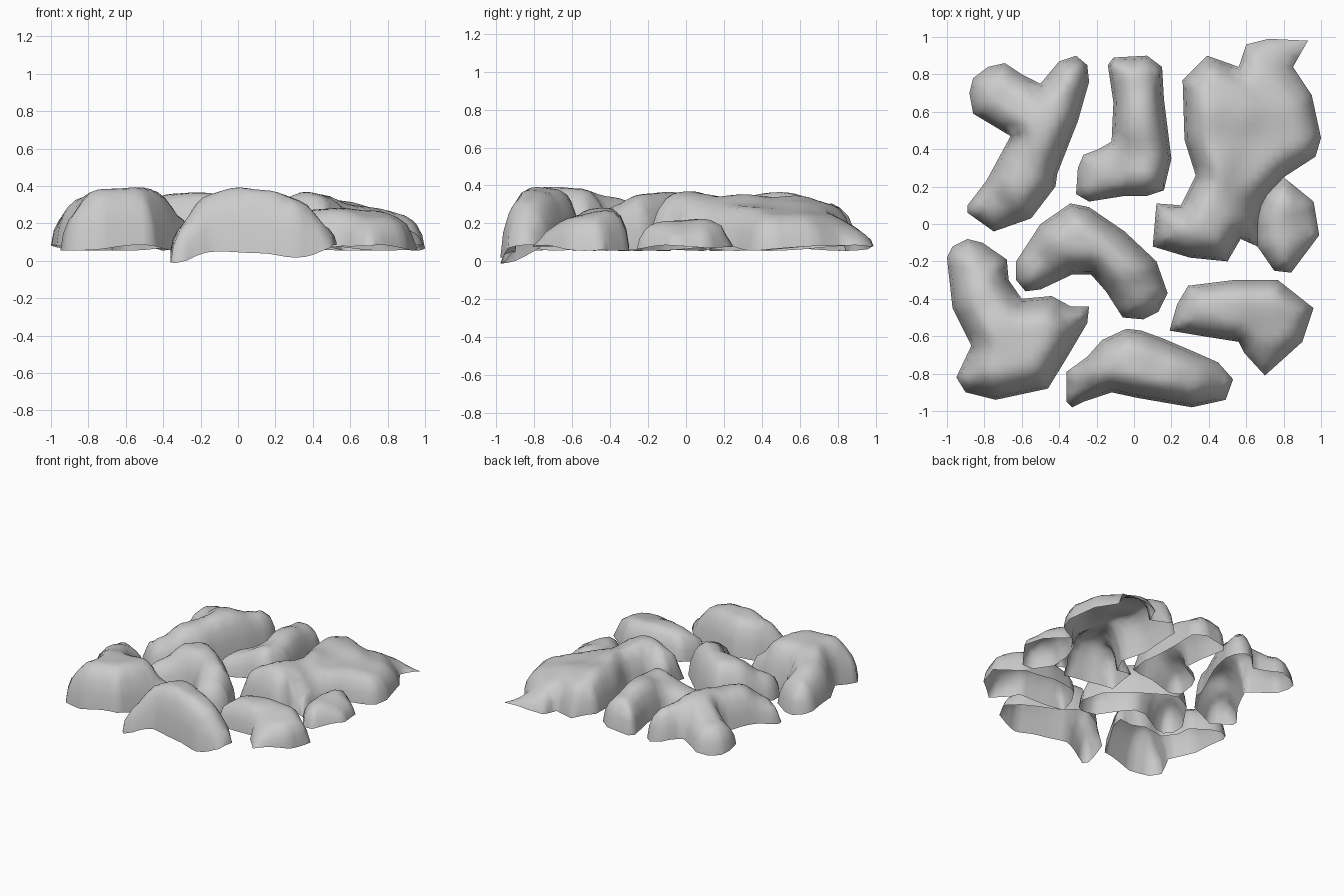
import bpy, math
from mathutils import Vector
from mathutils.geometry import delaunay_2d_cdt, intersect_point_line


def edge_distance(p, loop):
    best = 9.0
    for a, b in zip(loop, loop[1:] + loop[:1]):
        q, t = intersect_point_line(p, a, b)
        q = a if t < 0 else b if t > 1 else q
        best = min(best, (p - Vector(q[:2])).length)
    return best


def inside(p, loop):
    hit = False
    for a, b in zip(loop, loop[1:] + loop[:1]):
        if (a.y > p.y) != (b.y > p.y) and p.x < (b.x - a.x) * (p.y - a.y) / (b.y - a.y) + a.x:
            hit = not hit
    return hit


def blend(p, marks):
    # inverse-distance blend of marked heights
    w = [(1 / ((p - Vector(m[:2])).length_squared + 0.012) ** 1.7, m[2]) for m in marks]
    return sum(a * z for a, z in w) / sum(a for a, z in w)


def rock(name, outline, peaks, feet=None, shoulder=0.14):
    """Open-bottomed domed shell over an outline, crown heights set by peaks."""
    loop = [Vector(p) for p in outline]
    rim = []
    for a, b in zip(loop, loop[1:] + loop[:1]):
        n = max(1, round((b - a).length / 0.05))
        rim += [a.lerp(b, i / n) for i in range(n)]
    n = len(rim)
    pts = list(rim)
    # rings just inside the rim for the steep walls
    for depth in (0.015, 0.045):
        for i in range(n):
            t = (rim[(i + 1) % n] - rim[i - 1]).normalized()
            for s in (1, -1):
                p = rim[i] + Vector((-t.y, t.x)) * depth * s
                if inside(p, loop) and edge_distance(p, loop) > depth * 0.85:
                    pts.append(p)
    # grid over the crown
    for i in range(-25, 26):
        for j in range(-25, 26):
            p = Vector((i * 0.04 + 0.01, j * 0.04 + 0.013))
            if inside(p, loop) and edge_distance(p, loop) > 0.065:
                pts.append(p)
    edges = [(i, (i + 1) % n) for i in range(n)]
    v2, _, faces, *_ = delaunay_2d_cdt(pts, edges, [], 1, 1e-5)
    verts = []
    for p in v2:
        t = min(1, edge_distance(p, loop) / shoulder)
        f = (1 - (1 - t) ** 2.3) ** 0.6
        base = blend(p, feet) if feet else 0.07 + 0.015 * math.sin(9 * p.x + 7 * p.y)
        verts.append((p.x, p.y, base + (blend(p, peaks) - base) * f))
    me = bpy.data.meshes.new(name)
    me.from_pydata(verts, [], [tuple(f) for f in faces])
    ob = bpy.data.objects.new(name, me)
    bpy.context.collection.objects.link(ob)
    for f in me.polygons:
        f.use_smooth = True
    return ob


# left front boulder
rock("rock_left_front",
     [(-1, -.18), (-.97, -.12), (-.89, -.08), (-.81, -.1), (-.68, -.19), (-.67, -.3), (-.6, -.4),
      (-.44, -.385), (-.34, -.44), (-.24, -.44), (-.25, -.53), (-.35, -.7), (-.46, -.88),
      (-.74, -.94), (-.9, -.9), (-.95, -.82), (-.87, -.65), (-.97, -.45)],
     [(-.84, -.2, .28), (-.8, -.4, .34), (-.74, -.6, .39), (-.72, -.8, .39),
      (-.5, -.7, .4), (-.48, -.52, .39), (-.3, -.48, .27), (-.93, -.8, .3)], shoulder=0.16)

# front arched boulder
rock("rock_front",
     [(-.36, -.79), (-.36, -.95), (-.33, -.98), (-.27, -.95), (-.12, -.9), (.02, -.93),
      (.31, -.98), (.49, -.94), (.53, -.83), (.45, -.74), (.36, -.7), (.15, -.61),
      (.04, -.57), (-.04, -.56), (-.17, -.62), (-.25, -.71)],
     [(-.33, -.86, .17), (-.16, -.76, .36), (0, -.78, .41), (0, -.66, .38), (.17, -.82, .39),
      (.17, -.7, .35), (.32, -.84, .33), (.48, -.85, .18)],
     [(-.33, -.98, -.02), (-.12, -.9, .05), (.1, -.94, .04), (.31, -.98, .01),
      (.53, -.83, .09), (.3, -.68, .09), (0, -.56, .12), (-.25, -.7, .1)], shoulder=0.12)

# centre bent boulder
rock("rock_centre",
     [(-.63, -.3), (-.63, -.2), (-.5, 0), (-.34, .11), (-.24, .09), (-.05, -.04),
      (.12, -.2), (.18, -.37), (.13, -.47), (.05, -.51), (-.06, -.5), (-.15, -.36),
      (-.23, -.27), (-.33, -.27), (-.5, -.35), (-.58, -.36)],
     [(-.56, -.24, .24), (-.35, -.05, .36), (-.22, -.08, .37), (-.05, -.2, .36),
      (.06, -.4, .28)])

# large right boulder
rock("rock_right_large",
     [(.1, -.12), (.12, .11), (.25, .1), (.33, .26), (.27, .45), (.26, .77), (.39, .9),
      (.56, .84), (.6, .96), (.72, .99), (.93, .98), (.85, .84), (.95, .69), (1, .46),
      (.97, .36), (.8, .25), (.74, .18), (.68, .1), (.66, -.02), (.66, -.12), (.57, -.08),
      (.5, -.2), (.3, -.18)],
     [(.2, 0, .3), (.35, .02, .39), (.48, 0, .36), (.45, .3, .37), (.4, .6, .36),
      (.4, .77, .3), (.58, .6, .33), (.62, .3, .29), (.62, .03, .22), (.7, .45, .28),
      (.88, .5, .24), (.7, .75, .25), (.75, .9, .16), (.9, .96, .07)])

# small knob leaning on the large boulder
rock("rock_right_knob",
     [(.66, .04), (.7, .16), (.8, .25), (.96, .12), (.99, -.06), (.84, -.26),
      (.75, -.25), (.66, -.12)],
     [(.78, .08, .24), (.8, -.08, .22), (.92, 0, .16)])

# right front boulder
rock("rock_right_front",
     [(.19, -.57), (.23, -.43), (.29, -.33), (.53, -.3), (.77, -.3), (.96, -.45),
      (.9, -.63), (.7, -.81), (.59, -.69), (.56, -.63), (.37, -.6)],
     [(.26, -.5, .22), (.4, -.45, .28), (.55, -.44, .29), (.75, -.45, .28),
      (.87, -.5, .22), (.72, -.6, .24), (.7, -.74, .15)], shoulder=0.11)

# back middle boulder
rock("rock_back_middle",
     [(-.3, .3), (-.27, .37), (-.19, .4), (-.12, .44), (-.11, .65), (-.14, .85),
      (-.11, .89), (.07, .9), (.15, .84), (.16, .67), (.2, .35), (.16, .18), (.07, .15),
      (-.05, .15), (-.24, .12), (-.31, .16)],
     [(-.25, .26, .18), (-.14, .28, .23), (.04, .25, .32), (.03, .55, .34), (.01, .8, .29)],
     shoulder=0.12)

# back left forked boulder
rock("rock_back_left",
     [(-.88, .7), (-.86, .78), (-.78, .84), (-.69, .86), (-.6, .8), (-.5, .75), (-.4, .87),
      (-.31, .9), (-.25, .85), (-.24, .76), (-.3, .55), (-.41, .27), (-.42, .2), (-.55, .03),
      (-.75, -.04), (-.89, .06), (-.89, .1), (-.79, .23), (-.66, .47), (-.86, .59)],
     [(-.78, .08, .22), (-.62, .22, .34), (-.48, .5, .37), (-.36, .74, .31), (-.76, .71, .25)])
